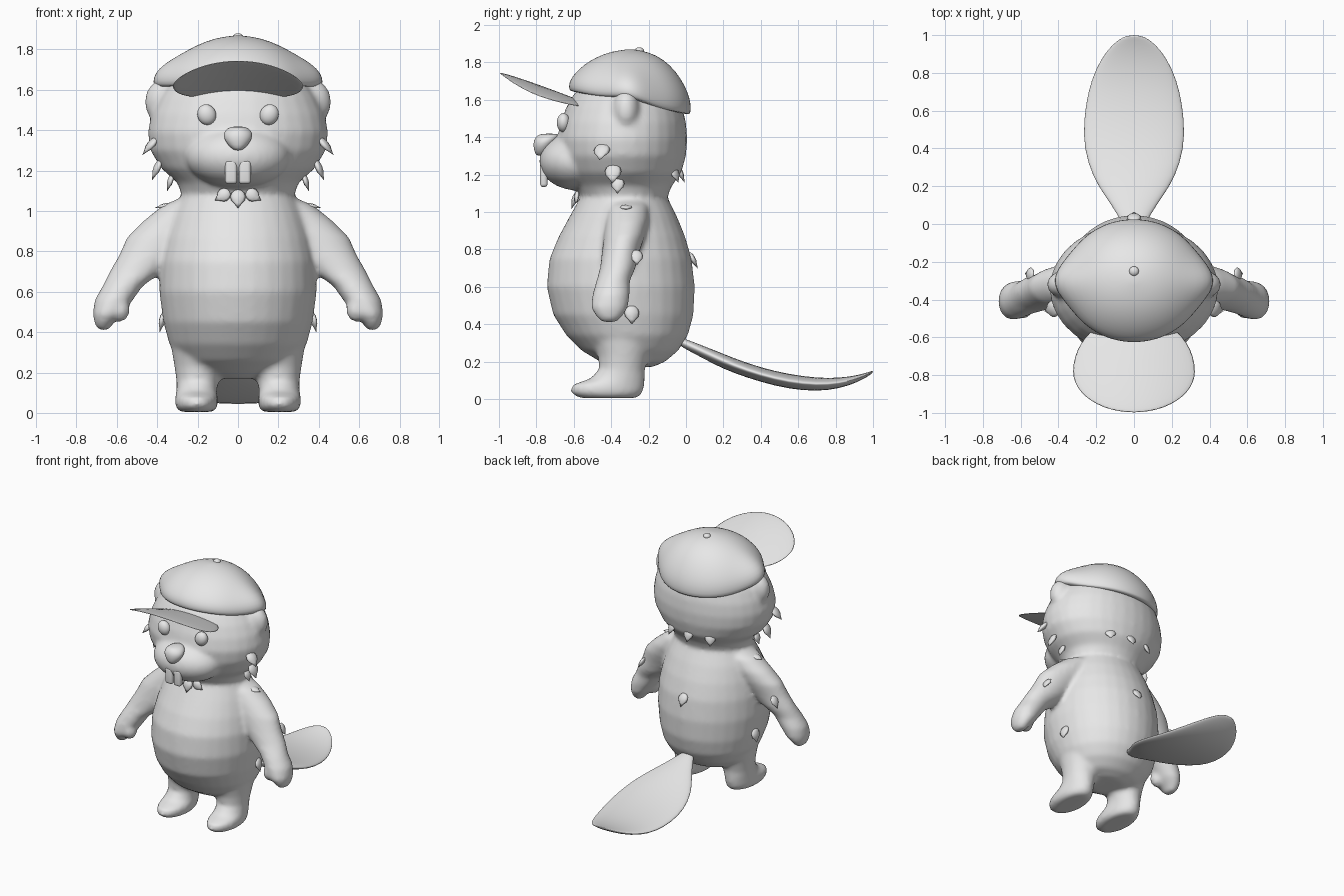
import bpy, bmesh, math
from mathutils import Matrix, Vector

if "Cube" in bpy.data.objects:
    bpy.data.objects.remove(bpy.data.objects["Cube"], do_unlink=True)

grey = bpy.data.materials.new("plain grey")
grey.use_nodes = True
grey.diffuse_color = (0.8, 0.8, 0.8, 1)
grey.node_tree.nodes["Principled BSDF"].inputs["Base Color"].default_value = (0.8, 0.8, 0.8, 1)


def loft(bm, rings, lengthwise=False, side=1):
    """Skin elliptical rings (t, x0, x1, b0, b1) stacked along z, or along y."""
    n, loops = 32, []
    for t, x0, x1, b0, b1 in rings:
        loop = []
        for i in range(n):
            a = math.tau * i / n
            x = (x0 + x1) / 2 + (x1 - x0) / 2 * math.cos(a)
            b = (b0 + b1) / 2 + (b1 - b0) / 2 * math.sin(a)
            loop.append(bm.verts.new((x * side, t, b) if lengthwise else (x * side, b, t)))
        loops.append(loop)
    for low, high in zip(loops, loops[1:]):
        for i in range(n):
            j = (i + 1) % n
            bm.faces.new((low[i], low[j], high[j], high[i]))
    bm.faces.new(loops[0][::-1])
    bm.faces.new(loops[-1])


def even(rings):
    """Expand symmetric rings (t, half width, b0, b1)."""
    return [(t, -w, w, b0, b1) for t, w, b0, b1 in rings]


def ball(bm, loc, size, rot=None, u=32, v=16):
    m = Matrix.Translation(loc) @ (rot or Matrix()) @ Matrix.Diagonal((*size, 1))
    return bmesh.ops.create_uvsphere(bm, u_segments=u, v_segments=v, radius=1, matrix=m)["verts"]


def finish(bm, name, subsurf=0):
    bmesh.ops.recalc_face_normals(bm, faces=bm.faces)
    for f in bm.faces:
        f.smooth = True
    mesh = bpy.data.meshes.new(name)
    bm.to_mesh(mesh)
    bm.free()
    mesh.materials.append(grey)
    obj = bpy.data.objects.new(name, mesh)
    bpy.context.collection.objects.link(obj)
    if subsurf:
        mod = obj.modifiers.new("subdivide", "SUBSURF")
        mod.levels = mod.render_levels = subsurf
    return obj


# Body: torso, head, limbs and ears fused into one skin
bm = bmesh.new()
loft(bm, even([
    (0.17, 0.12, -0.4, -0.18), (0.2, 0.22, -0.46, -0.11), (0.26, 0.29, -0.56, -0.04),
    (0.34, 0.34, -0.64, 0.01), (0.45, 0.37, -0.71, 0.04), (0.6, 0.39, -0.745, 0.047),
    (0.75, 0.385, -0.73, 0.03), (0.87, 0.36, -0.68, -0.005), (0.98, 0.325, -0.62, -0.05),
    (1.08, 0.28, -0.565, -0.1), (1.14, 0.3, -0.6, -0.075), (1.21, 0.38, -0.65, -0.025),
    (1.3, 0.435, -0.68, 0), (1.39, 0.447, -0.69, 0.007), (1.48, 0.43, -0.67, 0),
    (1.56, 0.395, -0.64, -0.02), (1.63, 0.35, -0.6, -0.06), (1.7, 0.29, -0.53, -0.13),
    (1.76, 0.18, -0.45, -0.2)]))
ball(bm, (0, -0.58, 1.27), (0.26, 0.205, 0.155))
for s in (1, -1):
    # arm and paw
    loft(bm, [(1.07, 0.12, 0.27, -0.4, -0.22), (1.03, 0.1, 0.37, -0.42, -0.2),
              (0.95, 0.12, 0.47, -0.43, -0.2), (0.87, 0.18, 0.55, -0.44, -0.22),
              (0.78, 0.28, 0.59, -0.45, -0.25), (0.7, 0.37, 0.635, -0.46, -0.27),
              (0.63, 0.47, 0.67, -0.48, -0.3), (0.56, 0.52, 0.71, -0.5, -0.3),
              (0.49, 0.57, 0.72, -0.51, -0.31), (0.44, 0.62, 0.71, -0.48, -0.34),
              (0.41, 0.64, 0.69, -0.45, -0.37)], side=s)
    ball(bm, (0.585 * s, -0.45, 0.51), (0.05, 0.05, 0.06))
    # leg and foot
    loft(bm, [(0.005, 0.12, 0.29, -0.57, -0.26), (0.035, 0.1, 0.312, -0.62, -0.23),
              (0.075, 0.1, 0.312, -0.61, -0.222), (0.11, 0.105, 0.305, -0.51, -0.22),
              (0.16, 0.095, 0.305, -0.465, -0.22), (0.23, 0.07, 0.315, -0.47, -0.2),
              (0.32, 0.04, 0.33, -0.5, -0.16), (0.42, 0.05, 0.33, -0.5, -0.15)], side=s)
    # ear
    ball(bm, (0.355 * s, -0.32, 1.54), (0.107, 0.075, 0.118))
body = finish(bm, "body")
remesh = body.modifiers.new("fuse", "REMESH")
remesh.mode = "VOXEL"
remesh.voxel_size = 0.015
remesh.use_smooth_shade = True
relax = body.modifiers.new("relax", "SMOOTH")
relax.factor, relax.iterations = 0.5, 8

# Tail: flat paddle curving back and up
bm = bmesh.new()
loft(bm, even([
    (-0.05, 0.04, 0.29, 0.34), (0.05, 0.085, 0.24, 0.3), (0.15, 0.155, 0.185, 0.262),
    (0.25, 0.22, 0.14, 0.22), (0.4, 0.267, 0.09, 0.167), (0.55, 0.268, 0.053, 0.132),
    (0.7, 0.245, 0.04, 0.112), (0.82, 0.205, 0.055, 0.112), (0.92, 0.145, 0.09, 0.127),
    (0.98, 0.08, 0.125, 0.145), (1.0, 0.03, 0.14, 0.152)]), lengthwise=True)
finish(bm, "tail", 1)

# Cap: tilted dome with a lip that flares to a point above each ear
bm = bmesh.new()
profile = [(0.02, 0.26), (0.3, 0.248), (0.55, 0.212), (0.75, 0.16), (0.9, 0.098),
           (0.98, 0.045), (1.0, 0), (0.98, -0.03), (0.9, -0.025)]
n, loops = 48, []
for r, h in profile:
    loop = []
    for i in range(n):
        a = math.tau * i / n
        point = abs(math.cos(a)) ** 14 * max(0, r - 0.7) / 0.3
        x = (0.37 * r + 0.055 * point) * math.cos(a)
        y = -0.3 + 0.328 * r * math.sin(a)
        z = 1.61 + h - 0.18 * (y + 0.3) * (1 - h / 0.26) + 0.03 * point
        loop.append(bm.verts.new((x, y, z)))
    loops.append(loop)
for top, low in zip(loops, loops[1:]):
    for i in range(n):
        j = (i + 1) % n
        bm.faces.new((top[i], top[j], low[j], low[i]))
bm.faces.new(loops[0])
bm.faces.new(loops[-1][::-1])
finish(bm, "cap", 1)

bm = bmesh.new()
ball(bm, (0, -0.25, 1.862), (0.026, 0.026, 0.018), u=16, v=8)
finish(bm, "cap_button")

# Visor: thin arched disc, stretched back under the cap
bm = bmesh.new()
for v in ball(bm, (0, 0, 0), (0.322, 0.215, 0.012), u=48):
    x, y, z = v.co
    y = -0.782 + (y * 1.4 if y > 0 else y)
    v.co = (x, y, z + 1.6 + 0.36 * (-y - 0.6) - 0.45 * x * x)
finish(bm, "visor")

# Face
bm = bmesh.new()
loft(bm, even([(1.298, 0.018, -0.8, -0.74), (1.325, 0.05, -0.812, -0.73),
               (1.37, 0.076, -0.818, -0.7), (1.4, 0.066, -0.805, -0.68),
               (1.42, 0.035, -0.78, -0.68)]))
finish(bm, "nose", 1)
for s, word in ((1, "left"), (-1, "right")):
    bm = bmesh.new()
    ball(bm, (0.155 * s, -0.655, 1.477), (0.046, 0.036, 0.052), Matrix.Rotation(0.4 * s, 4, "Y"))
    finish(bm, word + "_eye")
    bm = bmesh.new()
    bmesh.ops.create_cube(bm, size=1, matrix=Matrix.Translation((0.034 * s, -0.76, 1.193))
                          @ Matrix.Diagonal((0.06, 0.04, 0.12, 1)))
    tooth = finish(bm, word + "_front_tooth")
    bevel = tooth.modifiers.new("round", "BEVEL")
    bevel.width, bevel.segments = 0.017, 4


# Fur tufts: flat teardrops whose tips lift off the skin
def tuft(bm, loc, lift, size=1.0, roll=0.0):
    out = Vector((loc[0], loc[1] + 0.33, 0))
    rot = (Matrix.Rotation(math.atan2(-out.x, out.y), 4, "Z")
           @ Matrix.Rotation(roll, 4, "Y") @ Matrix.Rotation(lift, 4, "X"))
    shape = (0.045 * size, 0.018 * size, 0.045 * size)
    new = ball(bm, loc, shape, rot, u=8, v=6)
    tip = rot @ Vector((0, 0, -1))
    for v in new:
        depth = (v.co - Vector(loc)).dot(tip)
        if depth > 0.04 * size:
            v.co += tip * 0.025 * size


bm = bmesh.new()
for s in (1, -1):
    tuft(bm, (0.43 * s, -0.45, 1.33), 0.7)
    tuft(bm, (0.4 * s, -0.39, 1.215), 0.4)
    tuft(bm, (0.335 * s, -0.365, 1.15), 0.3, 0.8)
    tuft(bm, (0.36 * s, -0.32, 1.025), 1.4, 0.75)
    tuft(bm, (0.55 * s, -0.265, 0.765), 0.5, 0.8)
    tuft(bm, (0.375 * s, -0.29, 0.46), 0.2, 0.9)
    tuft(bm, (0.16 * s, -0.06, 1.21), 0.4, 0.85)
tuft(bm, (0, -0.03, 1.21), 0.4, 0.85)
tuft(bm, (0, 0.035, 0.75), 0.5, 0.85)
finish(bm, "fur_tufts")

# Chest tuft: one drop with a leaf on each side
bm = bmesh.new()
tuft(bm, (0, -0.595, 1.07), 0.3, 0.85)
for s in (1, -1):
    tuft(bm, (0.07 * s, -0.585, 1.08), 0.2, 0.75, 1.0 * s)
finish(bm, "chest_tuft")
